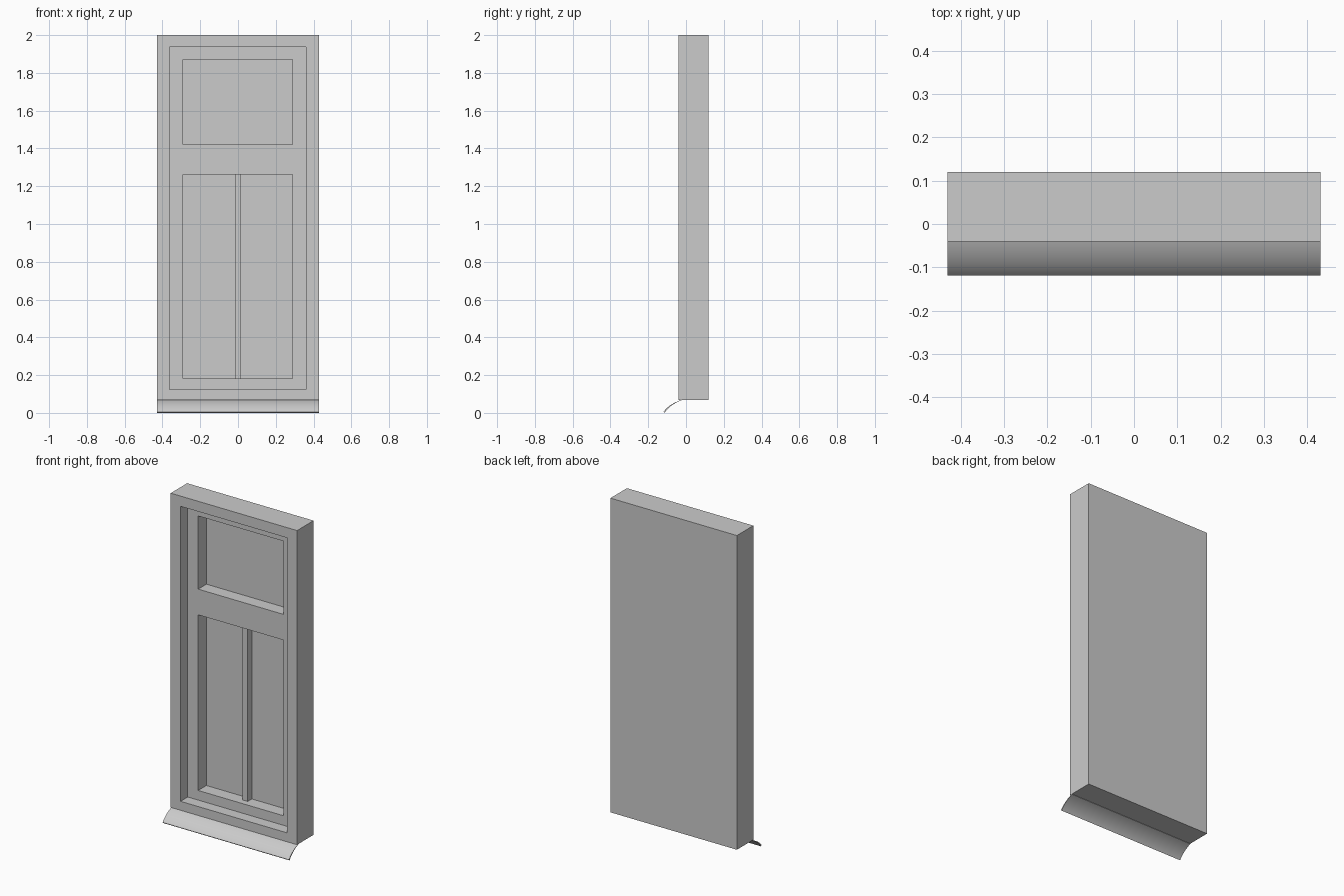
import bpy, bmesh, math

if "Cube" in bpy.data.objects:
    bpy.data.objects.remove(bpy.data.objects["Cube"])


def box(name, x, y, z):
    """Box from (min, max) ranges on each axis."""
    bm = bmesh.new()
    bmesh.ops.create_cube(bm, size=1)
    for v in bm.verts:
        v.co = [r[0] if c < 0 else r[1] for c, r in zip(v.co, (x, y, z))]
    mesh = bpy.data.meshes.new(name)
    bm.to_mesh(mesh)
    bm.free()
    ob = bpy.data.objects.new(name, mesh)
    bpy.context.collection.objects.link(ob)
    return ob


def cut(target, name, x, y, z):
    """Carve a box-shaped recess into the target and remove the cutter."""
    tool = box(name, x, y, z)
    mod = target.modifiers.new(name, 'BOOLEAN')
    mod.operation = 'DIFFERENCE'
    mod.solver = 'EXACT'
    mod.object = tool
    bpy.context.view_layer.objects.active = target
    bpy.ops.object.modifier_apply(modifier=name)
    bpy.data.objects.remove(tool)


# frame and leaf: a slab with a stepped opening
frame = box("window_frame", (-0.43, 0.43), (-0.04, 0.12), (0.068, 2.0))
cut(frame, "opening", (-0.363, 0.36), (-0.2, 0.03), (0.123, 1.937))
cut(frame, "upper_pane", (-0.292, 0.288), (-0.2, 0.11), (1.42, 1.87))
cut(frame, "lower_pane", (-0.292, 0.288), (-0.2, 0.11), (0.182, 1.262))

# slim vertical bar dividing the lower pane
box("glazing_bar", (-0.017, 0.017), (0.07, 0.11), (0.182, 1.262))

# curved drip sill: thin crescent profile extruded along x
n = 10
outer, inner = [], []
for i in range(n + 1):
    t = i / n
    a = math.radians(12 + 68 * t)
    u = (math.cos(math.radians(12)) - math.cos(a)) / (math.cos(math.radians(12)) - math.cos(math.radians(80)))
    w = (math.sin(a) - math.sin(math.radians(12))) / (math.sin(math.radians(80)) - math.sin(math.radians(12)))
    bulge = 0.55
    u = bulge * u + (1 - bulge) * t
    w = bulge * w + (1 - bulge) * t
    outer.append((-0.119 + 0.094 * u, 0.004 + 0.064 * w))
    s = 0.008 * (1 - t)
    inner.append((-0.119 + 0.094 * u + s * 0.7, 0.004 + 0.064 * w - s * 0.5 - 0.002))
zmin = min(p[1] for p in outer + inner)
profile = [(y, z - zmin * (1 - (z - zmin) / 0.07)) for y, z in outer + inner[::-1]]

bm = bmesh.new()
face = bm.faces.new([bm.verts.new((-0.43, y, z)) for y, z in profile])
ext = bmesh.ops.extrude_face_region(bm, geom=[face])
bmesh.ops.translate(bm, vec=(0.86, 0, 0),
                    verts=[g for g in ext["geom"] if isinstance(g, bmesh.types.BMVert)])
bmesh.ops.recalc_face_normals(bm, faces=bm.faces)
mesh = bpy.data.meshes.new("drip_sill")
bm.to_mesh(mesh)
bm.free()
sill = bpy.data.objects.new("drip_sill", mesh)
bpy.context.collection.objects.link(sill)
bpy.ops.object.select_all(action='DESELECT')
sill.select_set(True)
bpy.context.view_layer.objects.active = sill
bpy.ops.object.shade_smooth_by_angle(angle=math.radians(35))
